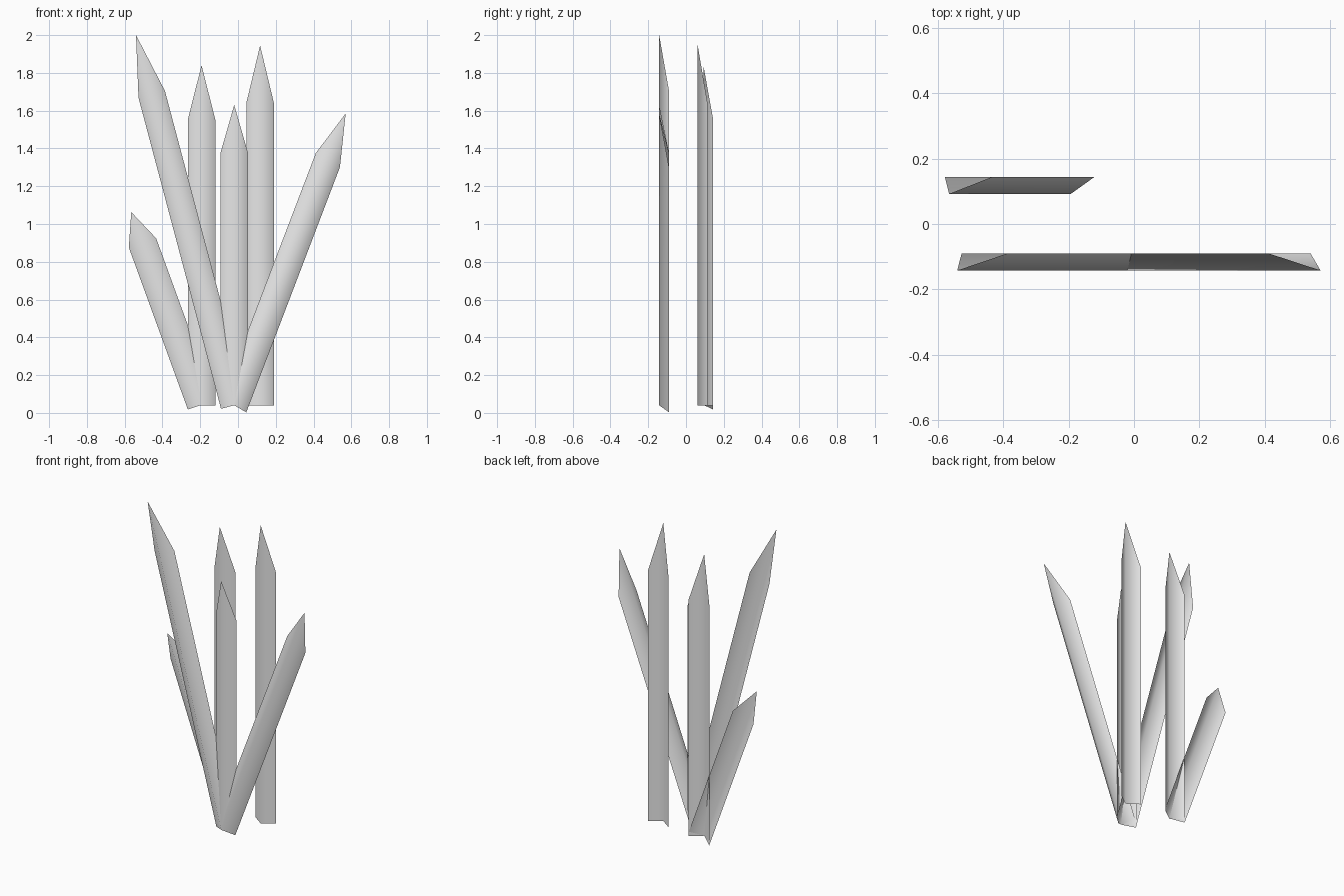
import bpy
import bmesh
from mathutils import Vector

cube = bpy.data.objects.get("Cube")
if cube:
    bpy.data.objects.remove(cube, do_unlink=True)

GREY = (0.8, 0.8, 0.8, 1.0)
mat = bpy.data.materials.new("pale grey")
mat.use_nodes = True
mat.diffuse_color = GREY
mat.node_tree.nodes["Principled BSDF"].inputs["Base Color"].default_value = GREY

FOLD = 0.052      # how far the side edges sit behind the ridge
SHOULDER = 0.84   # share of the length where the point begins


def blade(name, y, base, tip, half):
    """Open leaf folded along a central ridge; half runs from ridge to +x edge."""
    ridge = Vector((base[0], y, base[1]))
    point = Vector((tip[0], y, tip[1]))
    shoulder = ridge.lerp(point, SHOULDER)
    back = Vector((0, FOLD, 0))
    side = Vector((half[0], 0, half[1]))

    bm = bmesh.new()
    r, p = bm.verts.new(ridge), bm.verts.new(point)
    lb, rb = (bm.verts.new(ridge + back + s * side) for s in (-1, 1))
    lt, rt = (bm.verts.new(shoulder + back + s * side) for s in (-1, 1))
    bm.faces.new((r, rb, rt, p))
    bm.faces.new((lb, r, p, lt))
    for face in bm.faces:
        face.smooth = True

    mesh = bpy.data.meshes.new(name)
    bm.to_mesh(mesh)
    bm.free()
    mesh.materials.append(mat)
    obj = bpy.data.objects.new(name, mesh)
    bpy.context.collection.objects.link(obj)
    return obj


# Front clump: three blades fanning from one root
FRONT, ROOT = -0.142, (-0.02, 0.04)
blade("front_upright_blade", FRONT, ROOT, (-0.02, 1.63), (0.073, 0))
blade("front_tall_leaning_blade", FRONT, ROOT, (-0.54, 2.0), (0.07, 0.018))
blade("front_left_leaning_blade", FRONT, ROOT, (0.57, 1.585), (0.064, -0.037))

# Back clump: an upright blade and a short leaning one
BACK = 0.092
blade("back_upright_blade", BACK, (-0.193, 0.04), (-0.193, 1.84), (0.073, 0))
blade("back_short_leaning_blade", BACK, (-0.193, 0.042), (-0.565, 1.063), (0.0725, 0.024))

# Single tall blade between the clumps
blade("single_tall_blade", 0.062, (0.117, 0.04), (0.117, 1.945), (0.073, 0))
